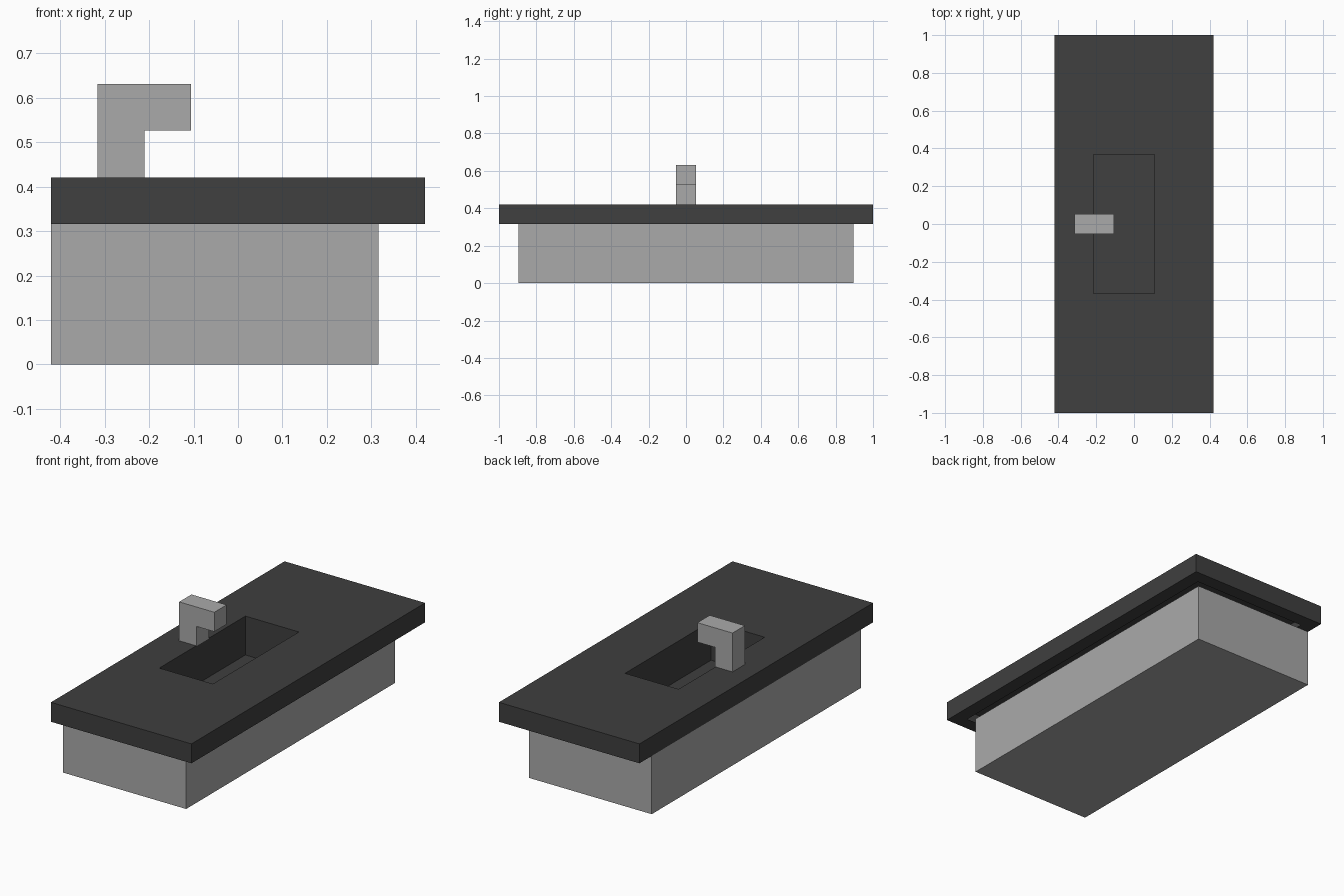
import bpy
import bmesh
from mathutils import Matrix, Vector

cube = bpy.data.objects.get("Cube")
if cube:
    bpy.data.objects.remove(cube, do_unlink=True)

U = 2 / 19                # module size: every part is a whole number of modules
COUNTER_TOP = 4 * U
COUNTER_BOTTOM = 3 * U


def make_material(name, value):
    mat = bpy.data.materials.new(name)
    mat.use_nodes = True
    colour = (value, value, value, 1)
    mat.diffuse_color = colour
    mat.node_tree.nodes["Principled BSDF"].inputs["Base Color"].default_value = colour
    return mat


def add_box(bm, low, high):
    """Add a box between two corners and return its faces."""
    low, high = Vector(low), Vector(high)
    matrix = Matrix.Translation((low + high) / 2) @ Matrix.Diagonal((*(high - low), 1))
    verts = bmesh.ops.create_cube(bm, size=1, matrix=matrix)["verts"]
    faces = list({f for v in verts for f in v.link_faces})
    bmesh.ops.recalc_face_normals(bm, faces=faces)
    return faces


def facing(faces, direction):
    return next(f for f in faces if f.normal.z * direction > 0.9)


def finish(bm, name, mat):
    mesh = bpy.data.meshes.new(name)
    bm.to_mesh(mesh)
    bm.free()
    mesh.materials.append(mat)
    obj = bpy.data.objects.new(name, mesh)
    bpy.context.collection.objects.link(obj)
    return obj


light_grey = make_material("light grey", 0.40)
dark_grey = make_material("dark grey", 0.05)

# Cabinet: flush with the worktop at the back of the tap, open under the worktop
bm = bmesh.new()
faces = add_box(bm, (-4 * U, -8.5 * U, 0), (3 * U, 8.5 * U, COUNTER_BOTTOM))
bmesh.ops.delete(bm, geom=[facing(faces, 1)], context="FACES_ONLY")
finish(bm, "cabinet", light_grey)

# Worktop slab with a sunken basin bridged into its top face
bm = bmesh.new()
slab = add_box(bm, (-4 * U, -1, COUNTER_BOTTOM), (4 * U, 1, COUNTER_TOP))
basin = add_box(bm, (-2.03 * U, -3.5 * U, 2 * U), (1.02 * U, 3.5 * U, COUNTER_TOP))
slab_top, basin_top = facing(slab, 1), facing(basin, 1)
underside = facing(slab, -1)
rims = list(slab_top.edges) + list(basin_top.edges)
basin.remove(basin_top)
bmesh.ops.delete(bm, geom=[slab_top, basin_top], context="FACES_ONLY")
bmesh.ops.reverse_faces(bm, faces=basin)
ring = bmesh.ops.bridge_loops(bm, edges=rims)["faces"]
for face in ring:
    face.normal_update()
    if face.normal.z < 0:
        face.normal_flip()

# Underside keeps only its overhanging border, leaving room for the basin
bmesh.ops.inset_region(bm, faces=[underside], thickness=U)
bmesh.ops.delete(bm, geom=[underside], context="FACES_ONLY")
finish(bm, "worktop_with_basin", dark_grey)

# Tap: an L-shaped profile extruded across its width
bm = bmesh.new()
profile = [(-3, 4), (-2, 4), (-2, 5), (-1, 5), (-1, 6), (-3, 6)]
side = bm.faces.new([bm.verts.new((x * U, -U / 2, z * U)) for x, z in profile])
extruded = bmesh.ops.extrude_face_region(bm, geom=[side], use_keep_orig=True)["geom"]
moved = [v for v in extruded if isinstance(v, bmesh.types.BMVert)]
bmesh.ops.translate(bm, verts=moved, vec=(0, U, 0))
bmesh.ops.recalc_face_normals(bm, faces=bm.faces)
finish(bm, "tap", light_grey)
